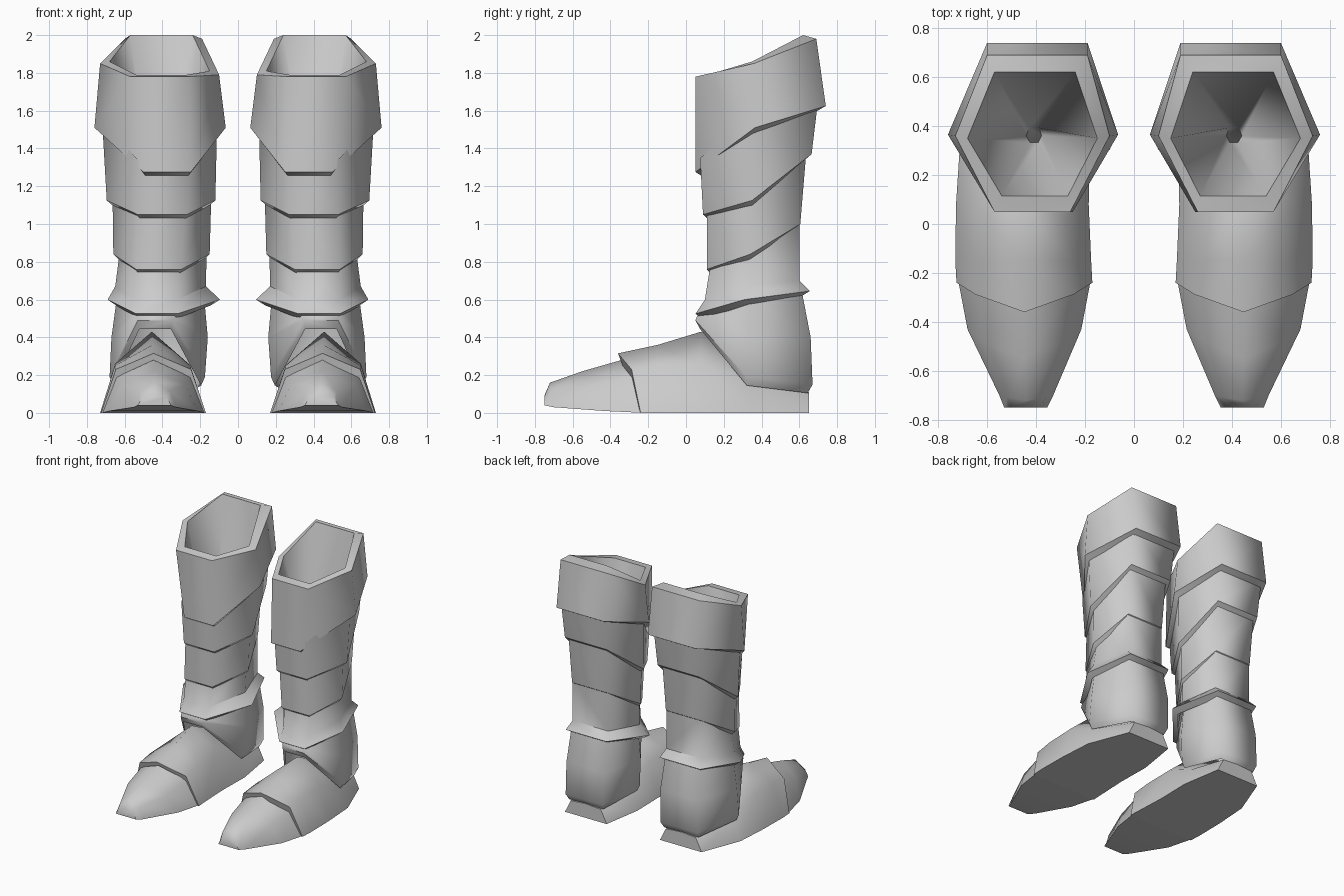
import bpy, bmesh
from math import radians
from mathutils import Vector

old = bpy.data.objects.get("Cube")
if old:
    bpy.data.objects.remove(old, do_unlink=True)

# One plain grey for everything
grey = bpy.data.materials.new("plain grey")
grey.use_nodes = True
grey.diffuse_color = (.6, .6, .6, 1)
grey.node_tree.nodes["Principled BSDF"].inputs["Base Color"].default_value = (.6, .6, .6, 1)


def ring(front, mid, back, tilt=0):
    """Six-sided section; each pair is (inner x, outer x, y, z), tilt lifts the inner side corner."""
    (fi, fo, fy, fz), (mi, mo, my, mz), (bi, bo, by, bz) = front, mid, back
    return [Vector(p) for p in ((fi, fy, fz), (fo, fy, fz), (mo, my, mz),
                                (bo, by, bz), (bi, by, bz), (mi, my, mz + tilt))]


def inset(points, scale, drop):
    """Copy of a section shrunk towards its centre and lowered."""
    centre = sum(points, Vector()) / len(points)
    result = []
    for p in points:
        q = centre + (p - centre) * scale
        result.append(Vector((q.x, q.y, p.z - drop)))
    return result


def arch(y, inner, outer, peak, shoulder, rake=0, base=0):
    """Five-sided foot section; rake sweeps the sides back."""
    step = (outer - inner) * .14
    return [Vector(p) for p in ((inner, y + rake, base),
                                (inner + step, y + rake * .6, shoulder),
                                ((inner + outer) / 2, y, peak),
                                (outer - step, y + rake * .6, shoulder),
                                (outer, y + rake, base))]


def loft(name, sections, cap_start=False, cap_end=False, crease=30, flat_rows=False):
    """Skin the sections, smooth around each band, crease between bands, mirror to a pair."""
    bm = bmesh.new()
    rows = [[bm.verts.new(p) for p in s] for s in sections]
    n = len(rows[0])
    for a, b in zip(rows, rows[1:]):
        for i in range(n):
            j = (i + 1) % n
            bm.faces.new((a[i], a[j], b[j], b[i]))
    if cap_start:
        bm.faces.new(rows[0])
    if cap_end:
        bm.faces.new(rows[-1])
    bmesh.ops.recalc_face_normals(bm, faces=bm.faces)
    for f in bm.faces:
        f.smooth = True
    row_of = {v: r for r, row in enumerate(rows) for v in row}
    for e in bm.edges:
        along = row_of[e.verts[0]] == row_of[e.verts[1]]
        limit = crease if along or flat_rows else 80
        e.smooth = e.calc_face_angle(0) < radians(limit)
    mesh = bpy.data.meshes.new(name)
    bm.to_mesh(mesh)
    bm.free()
    mesh.materials.append(grey)
    obj = bpy.data.objects.new(name, mesh)
    bpy.context.collection.objects.link(obj)
    mirror = obj.modifiers.new("pair", "MIRROR")
    mirror.use_mirror_merge = False
    return obj


def band(name, *sections, lip=.9, drop=.025):
    """Leg band ending in a turned-in lower lip."""
    return loft(name, [*sections, inset(sections[-1], lip, drop)])


# Top cuff with its hollow
rim_in = ring(front=(.27, .54, .115, 1.79), mid=(.15, .68, .35, 1.86), back=(.24, .57, .62, 2), tilt=-.05)
rim_out = ring(front=(.26, .57, .05, 1.78), mid=(.1, .73, .36, 1.85), back=(.19, .6, .69, 1.98), tilt=-.06)
cuff_low = ring(front=(.25, .5, .05, 1.275), mid=(.065, .76, .365, 1.51), back=(.19, .6, .74, 1.625))
hollow = inset(rim_in, .12, 1.1)
loft("top_cuff", [hollow, rim_in, rim_out, cuff_low, inset(cuff_low, .88, .025)], cap_start=True)

# Overlapping calf and shin bands
band("calf_band",
     ring(front=(.26, .54, .075, 1.35), mid=(.11, .72, .36, 1.56), back=(.21, .59, .7, 1.66)),
     ring(front=(.27, .53, .09, 1.05), mid=(.12, .695, .35, 1.125), back=(.22, .58, .665, 1.37)))
band("shin_band",
     ring(front=(.28, .53, .11, 1.1), mid=(.14, .665, .35, 1.2), back=(.24, .57, .64, 1.42)),
     ring(front=(.3, .54, .11, .76), mid=(.15, .66, .34, .84), back=(.25, .56, .605, 1)))

# Flared ankle collar
band("ankle_collar",
     ring(front=(.31, .54, .135, .82), mid=(.165, .62, .34, .9), back=(.25, .56, .6, 1.03)),
     ring(front=(.32, .54, .1, .6), mid=(.17, .65, .33, .67), back=(.25, .56, .6, .7)),
     ring(front=(.32, .54, .05, .525), mid=(.095, .69, .31, .6), back=(.23, .58, .655, .645)),
     lip=.85, drop=.03)

# Ankle guard sweeping down to the heel
band("ankle_guard",
     ring(front=(.34, .53, .1, .56), mid=(.18, .64, .33, .62), back=(.25, .56, .61, .66)),
     ring(front=(.34, .53, .06, .515), mid=(.16, .67, .33, .4), back=(.24, .57, .66, .4)),
     ring(front=(.35, .53, .05, .49), mid=(.175, .68, .32, .19), back=(.25, .57, .67, .15)),
     lip=.92, drop=.045)

# Foot upper, running back into the heel
loft("foot_upper", [
    arch(-.36, .17, .725, .315, .23, rake=.12),
    arch(-.15, .175, .73, .36, .25),
    arch(.08, .185, .727, .43, .26),
    arch(.34, .18, .71, .3, .15),
    arch(.65, .23, .59, .11, .1, base=0)], cap_start=True, cap_end=True)

# Toe cap tucked under the upper
loft("toe_cap", [
    arch(-.34, .175, .72, .28, .19, rake=.12),
    arch(-.55, .215, .68, .22, .15, rake=.12, base=.01),
    arch(-.72, .33, .55, .16, .115, rake=.02, base=.03),
    arch(-.75, .355, .53, .09, .085, base=.04)], cap_start=True, cap_end=True, crease=40)
